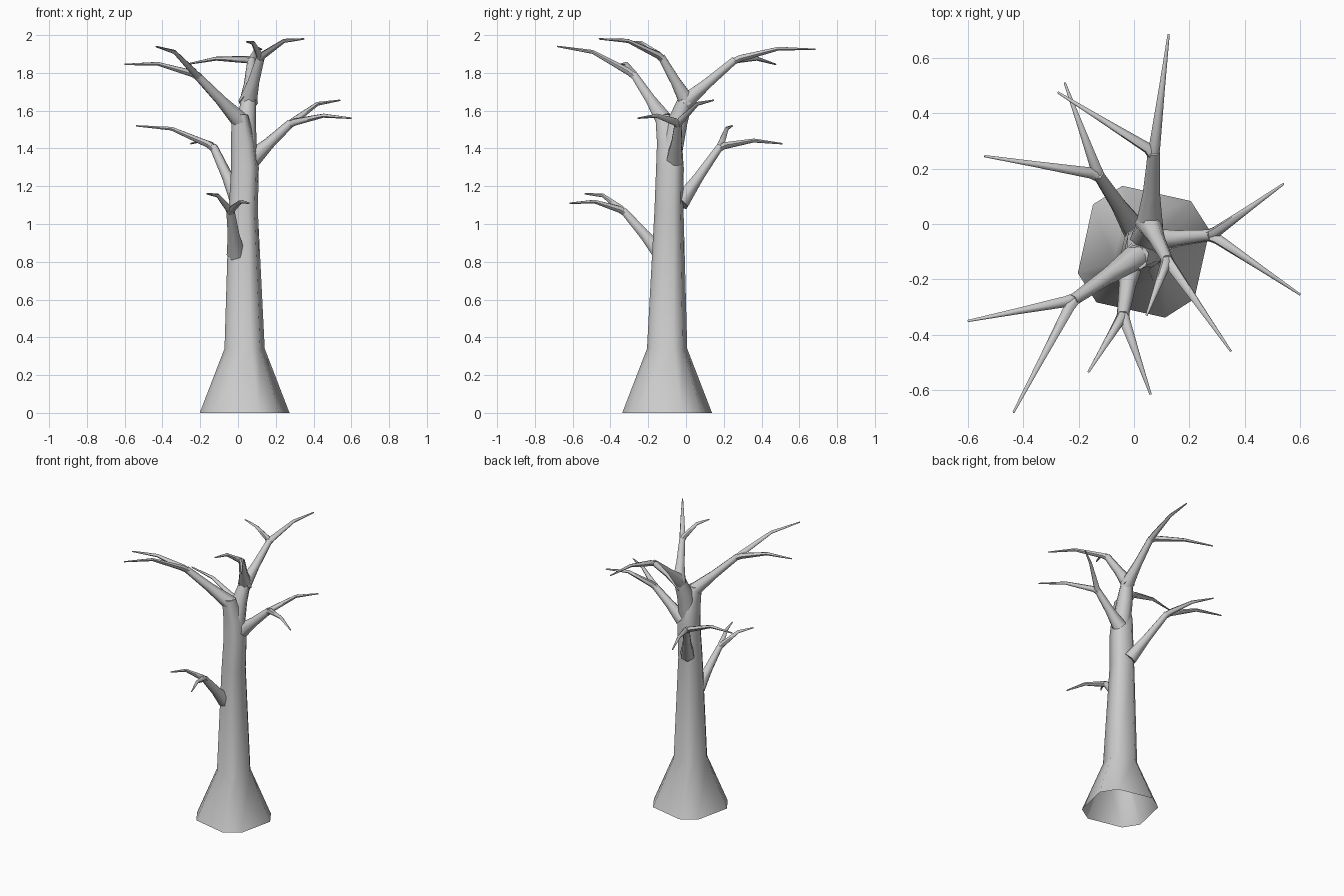
import bpy, bmesh
from math import cos, sin, radians, tau
from mathutils import Vector

if "Cube" in bpy.data.objects:
    bpy.data.objects.remove(bpy.data.objects["Cube"])


def skin_rings(name, rings, cap_start):
    """Bridge equal-sized rings into a tube; the far end is always capped."""
    bm = bmesh.new()
    loops = [[bm.verts.new(p) for p in r] for r in rings]
    for a, b in zip(loops, loops[1:]):
        for i in range(len(a)):
            bm.faces.new((a[i - 1], a[i], b[i], b[i - 1]))
    bm.faces.new(loops[-1])
    if cap_start:
        bm.faces.new(loops[0][::-1])
    bmesh.ops.recalc_face_normals(bm, faces=bm.faces[:])
    mesh = bpy.data.meshes.new(name)
    bm.to_mesh(mesh)
    bm.free()
    ob = bpy.data.objects.new(name, mesh)
    bpy.context.collection.objects.link(ob)
    bpy.ops.object.select_all(action='DESELECT')
    ob.select_set(True)
    bpy.context.view_layer.objects.active = ob
    bpy.ops.object.shade_smooth_by_angle(angle=radians(60))


def tube(name, points, radii, sides=6):
    """Tapered limb through the points."""
    u, rings = Vector((1, 0, 0)), []
    last = len(points) - 1
    for k, (p, r) in enumerate(zip(points, radii)):
        t = (points[min(k + 1, last)] - points[max(k - 1, 0)]).normalized()
        u = (u - t * u.dot(t)).normalized()
        v = t.cross(u)
        rings.append([p + r * (cos(tau * i / sides) * u + sin(tau * i / sides) * v)
                      for i in range(sides)])
    skin_rings(name, rings, True)


# Trunk: flared square with chopped corners, open underneath
corners = [radians(18 + 90 * k + d) for k in range(4) for d in (0, 29)]
levels = [(0.035, -0.1, 0, 0.25), (0.035, -0.1, 0.34, 0.112),
          (0.028, -0.09, 1.07, 0.081), (0.037, -0.085, 1.3, 0.077),
          (0.028, -0.088, 1.43, 0.069), (0.01, -0.12, 1.58, 0.045)]
skin_rings("trunk", [[(x + r * cos(a), y + r * sin(a), z) for a in corners]
                     for x, y, z, r in levels], False)

# Upper limb carrying the two highest branches
limb = [Vector(p) for p in ((0.04, -0.08, 1.38), (0.042, -0.045, 1.54), (0.06, 0.005, 1.68))]
tube("upper_limb", limb, (0.06, 0.053, 0.036), 8)

# Each branch: root, fork, and the two twig tips
branches = {
    "low_front": ((-0.01, -0.13, 0.84), (-0.04, -0.33, 1.07),
                  (-0.165, -0.535, 1.16), (0.06, -0.615, 1.11)),
    "back_left": ((0.01, -0.03, 1.11), (-0.13, 0.18, 1.41),
                  (-0.54, 0.245, 1.52), (-0.25, 0.51, 1.425)),
    "right": ((0.07, -0.06, 1.34), (0.28, -0.04, 1.535),
              (0.54, 0.145, 1.655), (0.6, -0.255, 1.56)),
    "front_left": ((0.01, -0.115, 1.55), (-0.22, -0.275, 1.79),
                   (-0.6, -0.35, 1.845), (-0.435, -0.68, 1.94)),
    "top_back": ((0.055, -0.01, 1.64), (0.072, 0.26, 1.87),
                 (0.125, 0.685, 1.925), (-0.275, 0.475, 1.845)),
    "top_front": ((0.05, 0.01, 1.64), (0.12, -0.13, 1.885),
                  (0.35, -0.46, 1.98), (0.045, -0.33, 1.965)),
}
for name, coords in branches.items():
    root, fork, *tips = map(Vector, coords)
    tube(f"{name}_branch", [root, root.lerp(fork, 0.45), fork], (0.05, 0.031, 0.022))
    # Twigs leave the fork and droop slightly past an arched middle
    for k, tip in enumerate(tips):
        mid = fork.lerp(tip, 0.54)
        mid.z += 0.022 + 0.12 * (tip.z - fork.z)
        tube(f"{name}_twig_{k + 1}",
             [fork.lerp(root, 0.06), fork.lerp(mid, 0.12), mid, tip],
             (0.02, 0.02, 0.011, 0.004))
